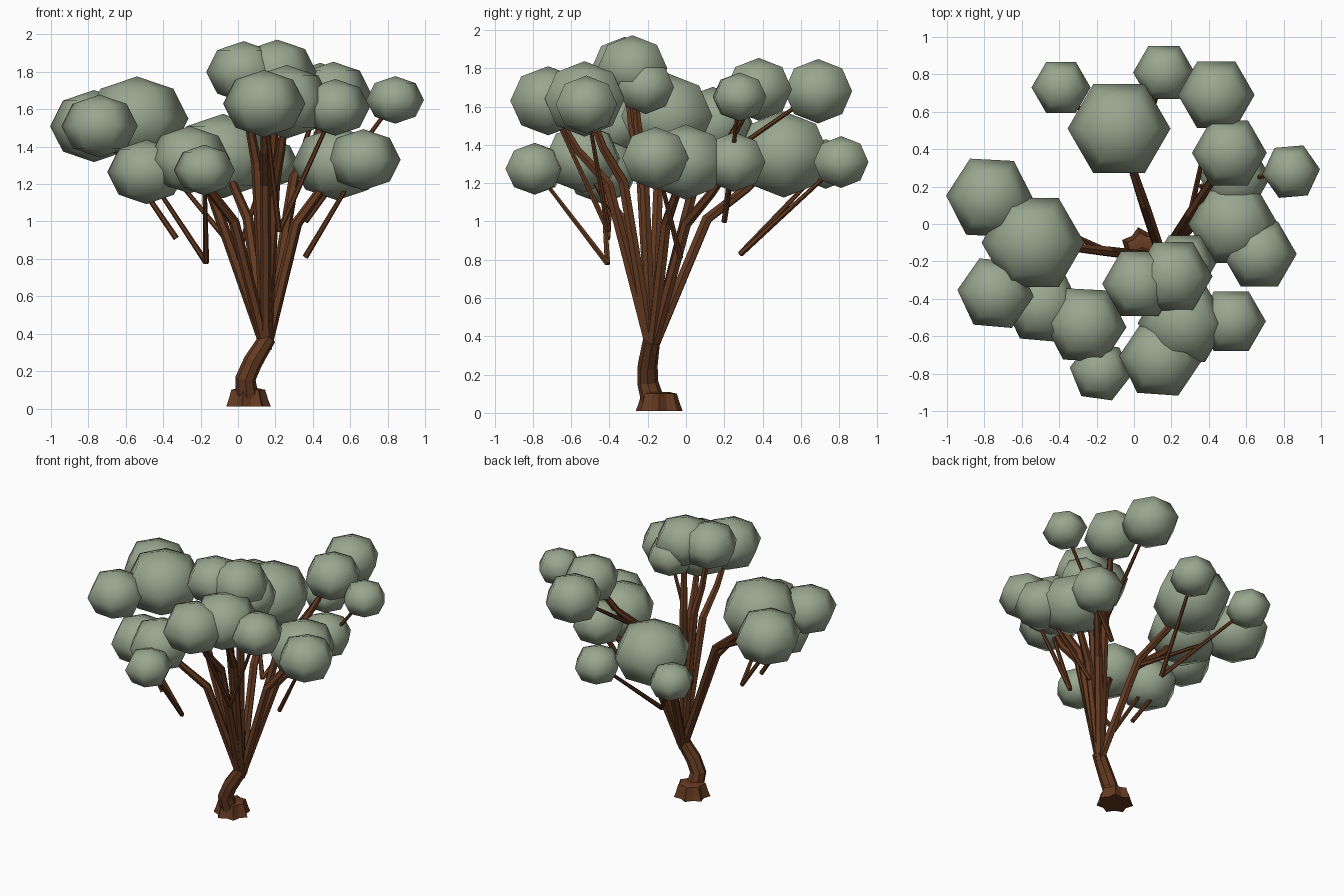
import bpy, bmesh, math
from mathutils import Vector, Matrix

cube = bpy.data.objects.get("Cube")
if cube:
    bpy.data.objects.remove(cube, do_unlink=True)


def material(name, rgb):
    m = bpy.data.materials.new(name)
    m.use_nodes = True
    m.diffuse_color = (*rgb, 1)
    m.node_tree.nodes["Principled BSDF"].inputs["Base Color"].default_value = (*rgb, 1)
    return m


BARK = material("brown bark", (0.127, 0.042, 0.015))
LEAF = material("sage leaves", (0.32, 0.385, 0.275))


def finish(bm, name, mat, smooth=False):
    bmesh.ops.recalc_face_normals(bm, faces=bm.faces)
    mesh = bpy.data.meshes.new(name)
    bm.to_mesh(mesh)
    bm.free()
    mesh.materials.append(mat)
    for p in mesh.polygons:
        p.use_smooth = smooth
    ob = bpy.data.objects.new(name, mesh)
    bpy.context.collection.objects.link(ob)
    return ob


def skin(bm, rings):
    """Join equal rings of points into a closed tube."""
    loops = [[bm.verts.new(p) for p in ring] for ring in rings]
    n = len(loops[0])
    for a, b in zip(loops, loops[1:]):
        for i in range(n):
            j = (i + 1) % n
            bm.faces.new((a[i], a[j], b[j], b[i]))
    bm.faces.new(loops[0])
    bm.faces.new(loops[-1])


def limb(name, path, radii, sides=6):
    """Faceted tapering tube along a path."""
    pts = [Vector(p) for p in path]
    rings = []
    for k, (p, r) in enumerate(zip(pts, radii)):
        d = (pts[min(k + 1, len(pts) - 1)] - pts[max(k - 1, 0)]).normalized()
        u = Vector((0, 1, 0)).cross(d).normalized()
        v = d.cross(u)
        angles = [math.tau * i / sides for i in range(sides)]
        rings.append([p + r * (u * math.cos(a) + v * math.sin(a)) for a in angles])
    bm = bmesh.new()
    skin(bm, rings)
    return finish(bm, name, BARK)


def leaf_clump(name, x, y, z, r, turn=0):
    """Six-sided, slightly flattened ball with a corner towards x."""
    bm = bmesh.new()
    bmesh.ops.create_uvsphere(bm, u_segments=6, v_segments=4, radius=r)
    rim = max(bm.verts, key=lambda v: v.co.xy.length).co
    spin = math.radians(turn) - math.atan2(rim.y, rim.x)
    bm.transform(Matrix.Translation((x, y, z)) @ Matrix.Diagonal((1, 1, 0.82, 1))
                 @ Matrix.Rotation(spin, 4, "Z"))
    return finish(bm, name, LEAF, smooth=True)


# Foliage clumps: x, y, z, radius, turn
clumps = {
    "back_big": (-0.08, 0.51, 1.35, 0.275, 0),
    "back_right": (-0.39, 0.73, 1.30, 0.158, 0),
    "back_low": (0.16, 0.81, 1.31, 0.165, 0),
    "back_left": (0.44, 0.69, 1.68, 0.205, 0),
    "left_high": (0.51, 0.38, 1.69, 0.2, 0),
    "left_tip": (0.84, 0.28, 1.65, 0.155, 5),
    "left_low": (0.54, 0.25, 1.31, 0.19, 0),
    "left_middle": (0.53, 0.0, 1.31, 0.24, 0),
    "left_front": (0.67, -0.16, 1.33, 0.2, 0),
    "crown_top": (0.21, -0.28, 1.80, 0.21, 0),
    "crown_side": (0.03, -0.32, 1.80, 0.2, 0),
    "crown_inner": (0.27, -0.21, 1.70, 0.17, 0),
    "front_high": (0.26, -0.53, 1.64, 0.24, 0),
    "front_tip": (0.14, -0.72, 1.63, 0.22, -4),
    "front_left": (0.52, -0.52, 1.61, 0.185, 0),
    "right_big": (-0.54, -0.10, 1.55, 0.275, 0),
    "right_back": (-0.77, 0.14, 1.51, 0.235, -3),
    "right_front": (-0.74, -0.37, 1.51, 0.205, -5),
    "front_right_low": (-0.49, -0.44, 1.265, 0.21, -5),
    "front_right": (-0.26, -0.54, 1.33, 0.22, -3),
    "front_low": (-0.18, -0.79, 1.275, 0.165, -8),
}
for name, data in clumps.items():
    leaf_clump("leaves_" + name, *data)

# Flared root collar with alternating ridges
bm = bmesh.new()
collar = []
for z, r, wave in ((0.01, 0.112, 0.014), (0.045, 0.1, 0.012), (0.1, 0.085, 0.01), (0.11, 0.05, 0)):
    ring = []
    for i in range(14):
        a = math.tau * i / 14
        rr = r + wave * (-1) ** i
        ring.append((0.05 + rr * math.cos(a), -0.14 + rr * math.sin(a), z))
    collar.append(ring)
skin(bm, collar)
finish(bm, "root_collar", BARK)

# Crooked trunk
FORK = Vector((0.15, -0.18, 0.36))
limb("trunk", [(0.05, -0.17, 0.05), (0.04, -0.2, 0.16), (0.08, -0.2, 0.25), FORK + Vector((0.01, 0, 0.02))],
     [0.062, 0.055, 0.052, 0.045], 8)

# Main boughs: fork, elbow, clump
boughs = ["back_big", "right_big", "front_right", "crown_side", "crown_top", "front_high",
          "front_tip", "left_high", "left_middle", "left_low"]
elbows = {}
for name in boughs:
    end = Vector(clumps[name][:3])
    elbow = FORK.lerp(end, 0.42)
    elbow.z = FORK.z + (end.z - FORK.z) * 0.66
    elbows[name] = elbow
    limb("bough_" + name, [FORK - Vector((0, 0, 0.04)), elbow, FORK.lerp(end, 0.72) + Vector((0, 0, 0.1)), end],
         [0.03, 0.029, 0.024, 0.016])

# Thin twigs: start point and the clumps they carry
twigs = [
    ((-0.17, -0.41, 0.78), ("front_low", "front_right_low")),
    ((-0.33, -0.41, 0.91), ("right_front",)),
    ((0.36, -0.03, 0.81), ("left_front",)),
    ((0.36, 0.2, 1.0), ("left_tip", "left_low")),
    ((0.0, 0.285, 0.83), ("back_low", "back_right")),
    ((0.22, -0.405, 0.95), ("front_left", "front_tip")),
    (elbows["left_high"], ("back_left",)),
    (elbows["right_big"], ("right_back",)),
]
for start, ends in twigs:
    for name in ends:
        limb("twig_" + name, [start, clumps[name][:3]], [0.016, 0.01])
